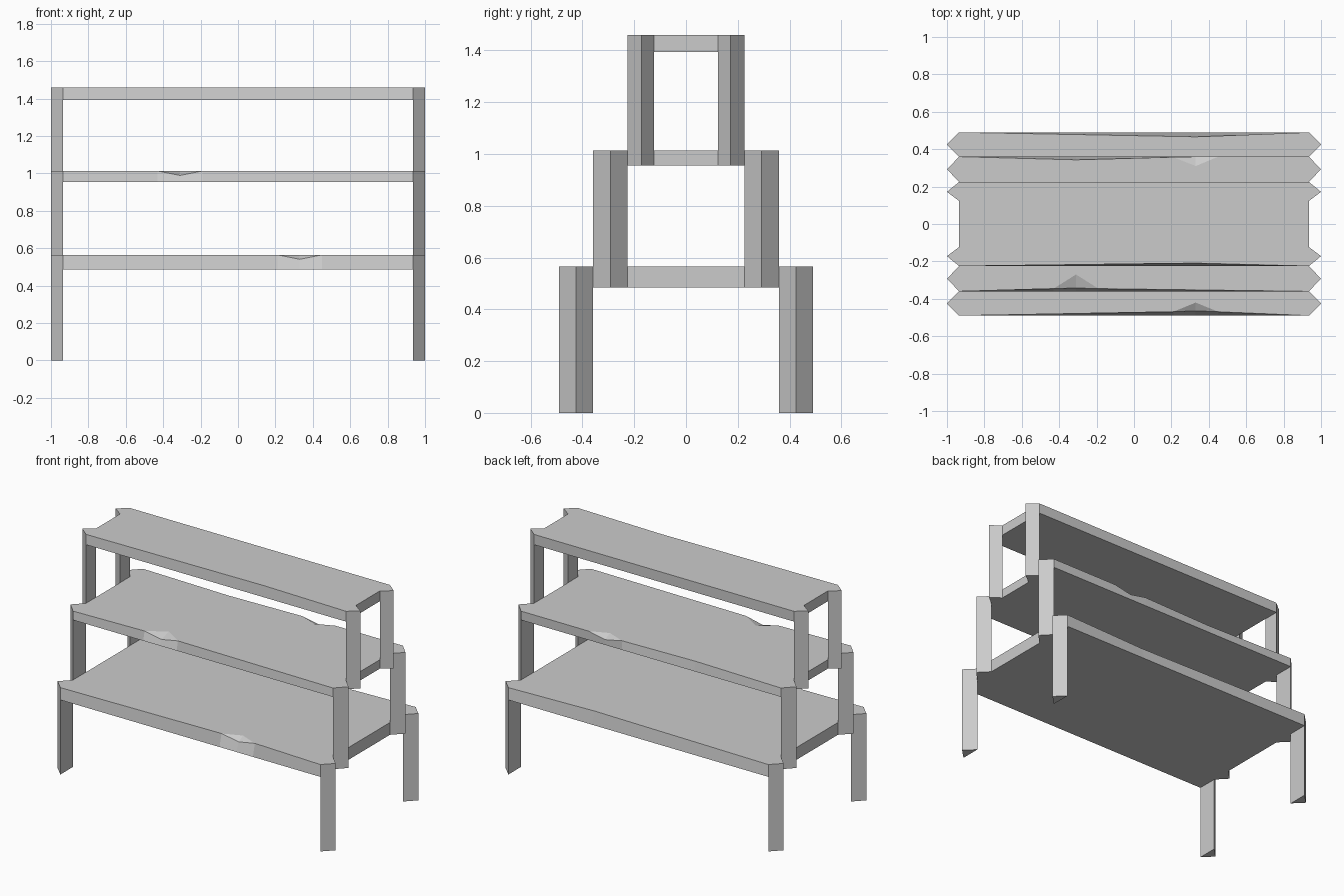
import bpy, bmesh

if "Cube" in bpy.data.objects:
    bpy.data.objects.remove(bpy.data.objects["Cube"])

END = 0.935  # shelf half length, legs reach out to x = 1


def finish(bm, name):
    bmesh.ops.recalc_face_normals(bm, faces=bm.faces)
    mesh = bpy.data.meshes.new(name)
    bm.to_mesh(mesh)
    bm.free()
    bpy.context.collection.objects.link(bpy.data.objects.new(name, mesh))


def leg(name, sx, ys, z0, z1):
    """Triangular post with its ridge pointing outward."""
    bm = bmesh.new()
    y0, ym, y1 = ys
    pts = [(END * sx, y0), (sx, ym), (END * sx, y1)]
    face = bm.faces.new([bm.verts.new((x, y, z0)) for x, y in pts])
    top = bmesh.ops.extrude_face_region(bm, geom=[face], use_keep_orig=True)
    for v in top["geom"]:
        if isinstance(v, bmesh.types.BMVert):
            v.co.z = z1
    finish(bm, name)


def shelf(name, half, z0, z1, sides):
    """Plank with worn long edges; sides hold (sign, wear x, wear, chip x, chip depth)."""
    bm = bmesh.new()
    tops, bottoms = [], []
    for sign, wx, wear, cx, depth in sides:
        xs = {-END, END, wx}
        if depth:
            xs |= {cx - 0.12, cx, cx + 0.12}
        xs = sorted(xs, reverse=sign > 0)
        low, edge, rim = [], [], []
        for x in xs:
            dent = wear * max(0, 1 - abs(x - wx) / 0.61)
            chipped = depth and x == cx
            low.append(bm.verts.new((x, sign * half, z0)))
            edge.append(bm.verts.new((x, sign * (half - dent), z1 - 0.024 * bool(chipped))))
            # a chip cuts back into the top face
            rim.append(bm.verts.new((x, sign * (half - depth), z1)) if chipped else edge[-1])
        for i in range(len(xs) - 1):
            bm.faces.new((low[i], low[i + 1], edge[i + 1], edge[i]))
            corner = list(dict.fromkeys((edge[i], edge[i + 1], rim[i + 1], rim[i])))
            if len(corner) == 3:
                bm.faces.new(corner)
        tops.append(rim)
        bottoms.append(low)
    bm.faces.new(tops[0] + tops[1])
    bm.faces.new(bottoms[0] + bottoms[1])
    # end faces
    for a, b in ((0, 1), (1, 0)):
        bm.faces.new((bottoms[a][-1], bottoms[b][0], tops[b][0], tops[a][-1]))
    finish(bm, name)


# tier: name, half depth, leg inner y, leg ridge y, leg foot, shelf bottom, shelf top, worn sides
tiers = [
    ("lower", 0.49, 0.36, 0.425, 0.0, 0.485, 0.565,
     [(-1, 0.33, 0.026, 0.33, 0.07), (1, 0.33, 0.024, 0, 0)]),
    ("middle", 0.36, 0.226, 0.292, 0.485, 0.955, 1.013,
     [(-1, -0.31, 0.018, -0.31, 0.09), (1, -0.31, 0.017, 0.33, 0.05)]),
    ("upper", 0.225, 0.123, 0.172, 0.955, 1.393, 1.46,
     [(-1, 0.33, 0.016, 0, 0), (1, 0.33, 0.0, 0, 0)]),
]
for name, half, inner, ridge, foot, z0, z1, sides in tiers:
    shelf(name + "_shelf", half, z0, z1, sides)
    for sx, xname in ((-1, "left"), (1, "right")):
        for sy, yname in ((-1, "front"), (1, "back")):
            leg(f"{name}_{yname}_{xname}_leg", sx,
                (sy * half, sy * ridge, sy * inner), foot, z1)
